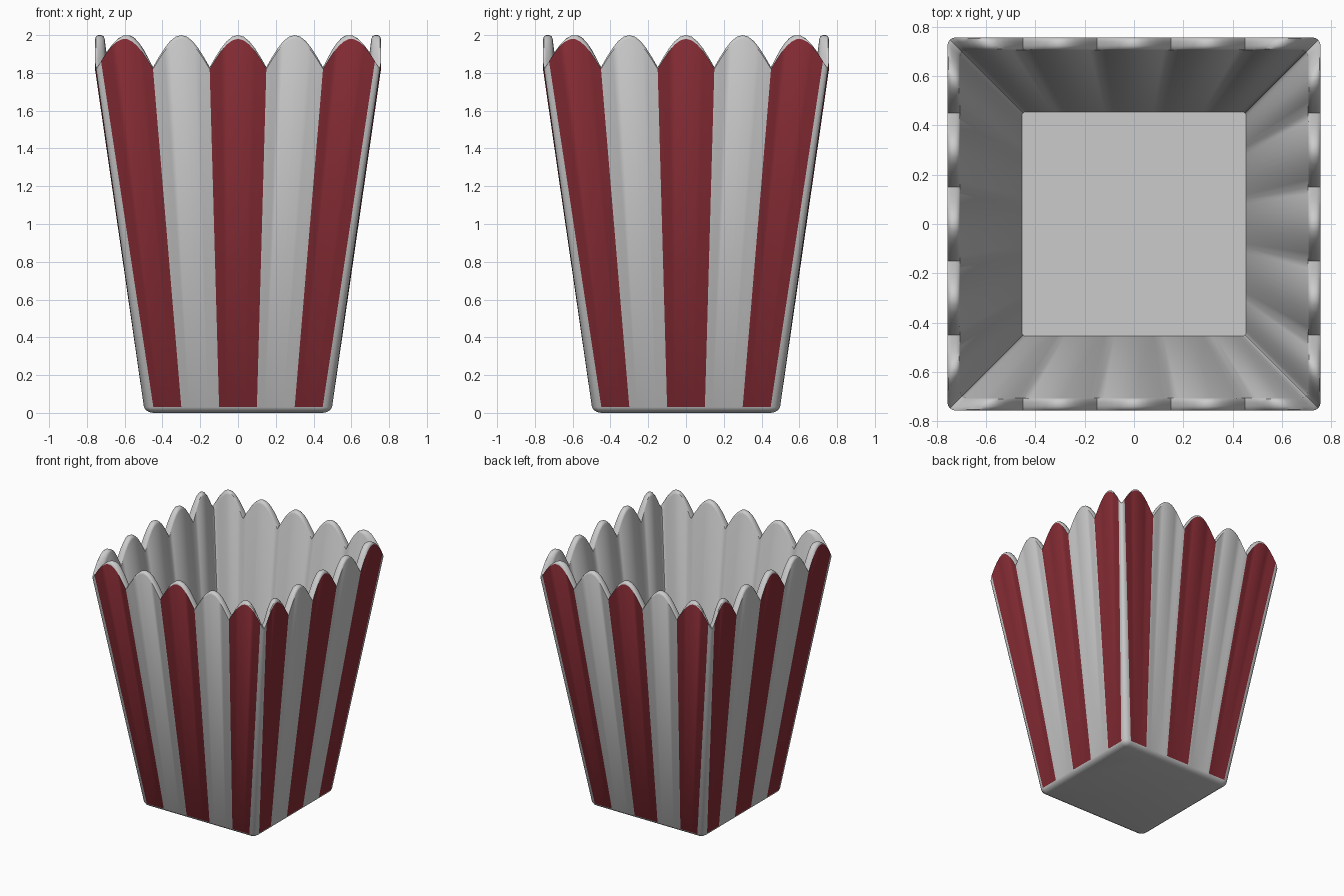
import bpy, bmesh, math
from mathutils import Vector, Matrix

if "Cube" in bpy.data.objects:
    bpy.data.objects.remove(bpy.data.objects["Cube"])

SEG = 10      # segments per scallop
ARC = 4       # segments per rounded corner
PER_SIDE = 5 * SEG + ARC


def outline(w, flat, pitch):
    """Rounded square, counter-clockwise, with columns aligned to five stripes per side."""
    edges = [-flat, -1.5 * pitch, -0.5 * pitch, 0.5 * pitch, 1.5 * pitch, flat]
    side = []
    for a, b in zip(edges, edges[1:]):
        side += [Vector((a + (b - a) * k / SEG, -w)) for k in range(SEG)]
    r = w - flat
    for k in range(ARC):
        ang = -math.pi / 2 + math.pi / 2 * k / ARC
        side.append(Vector((flat + r * math.cos(ang), -flat + r * math.sin(ang))))
    return [Matrix.Rotation(q * math.pi / 2, 2) @ p for q in range(4) for p in side]


# Scallop height for each column, 0 in the valleys and 1 on the peaks
def scallop(p):
    t = min(abs(p.x), abs(p.y)) / 0.3
    return abs(math.cos(math.pi * min(t, 2.5)))


wave = [scallop(p) for p in outline(0.757, 0.725, 0.3)]

# Rings: half width, straight half length, stripe pitch, base height, scallop height
rings = [
    (0.450, 0.445, 0.2, 0.000, 0),      # underside and rounded foot
    (0.470, 0.445, 0.2, 0.004, 0),
    (0.488, 0.445, 0.2, 0.015, 0),
    (0.498, 0.448, 0.2, 0.030, 0),
    (0.757, 0.725, 0.3, 1.820, 0.16),   # outer wall up to the rim
    (0.752, 0.720, 0.3, 1.826, 0.167),  # rounded rim
    (0.740, 0.710, 0.3, 1.830, 0.17),
    (0.723, 0.695, 0.3, 1.830, 0.17),
    (0.711, 0.685, 0.3, 1.826, 0.167),
    (0.706, 0.680, 0.3, 1.820, 0.16),
    (0.455, 0.440, 0.2, 0.050, 0),      # inner wall down to the floor
]
OUTER = 3  # the band above this ring carries the stripes

bm = bmesh.new()
loops = []
for w, flat, pitch, z, amp in rings:
    loops.append([bm.verts.new((p.x, p.y, z + amp * h))
                  for p, h in zip(outline(w, flat, pitch), wave)])

count = len(wave)
for level, (low, high) in enumerate(zip(loops, loops[1:])):
    for i in range(count):
        j = (i + 1) % count
        face = bm.faces.new((low[i], low[j], high[j], high[i]))
        column = i % PER_SIDE
        if level == OUTER and column < 5 * SEG and (column // SEG) % 2 == 0:
            face.material_index = 1

# Underside and inner floor
bm.faces.new(list(reversed(loops[0])))
bm.faces.new(loops[-1])

mesh = bpy.data.meshes.new("striped_bucket")
red = bpy.data.materials.new("stripe_red")
red.diffuse_color = (0.24, 0.025, 0.035, 1)
red.use_nodes = True
red.node_tree.nodes["Principled BSDF"].inputs["Base Color"].default_value = red.diffuse_color
mesh.materials.append(None)
mesh.materials.append(red)
bm.to_mesh(mesh)
bm.free()

bucket = bpy.data.objects.new("striped_bucket", mesh)
bpy.context.collection.objects.link(bucket)
bpy.context.view_layer.objects.active = bucket
bucket.select_set(True)
bpy.ops.object.shade_smooth_by_angle(angle=math.radians(40))
